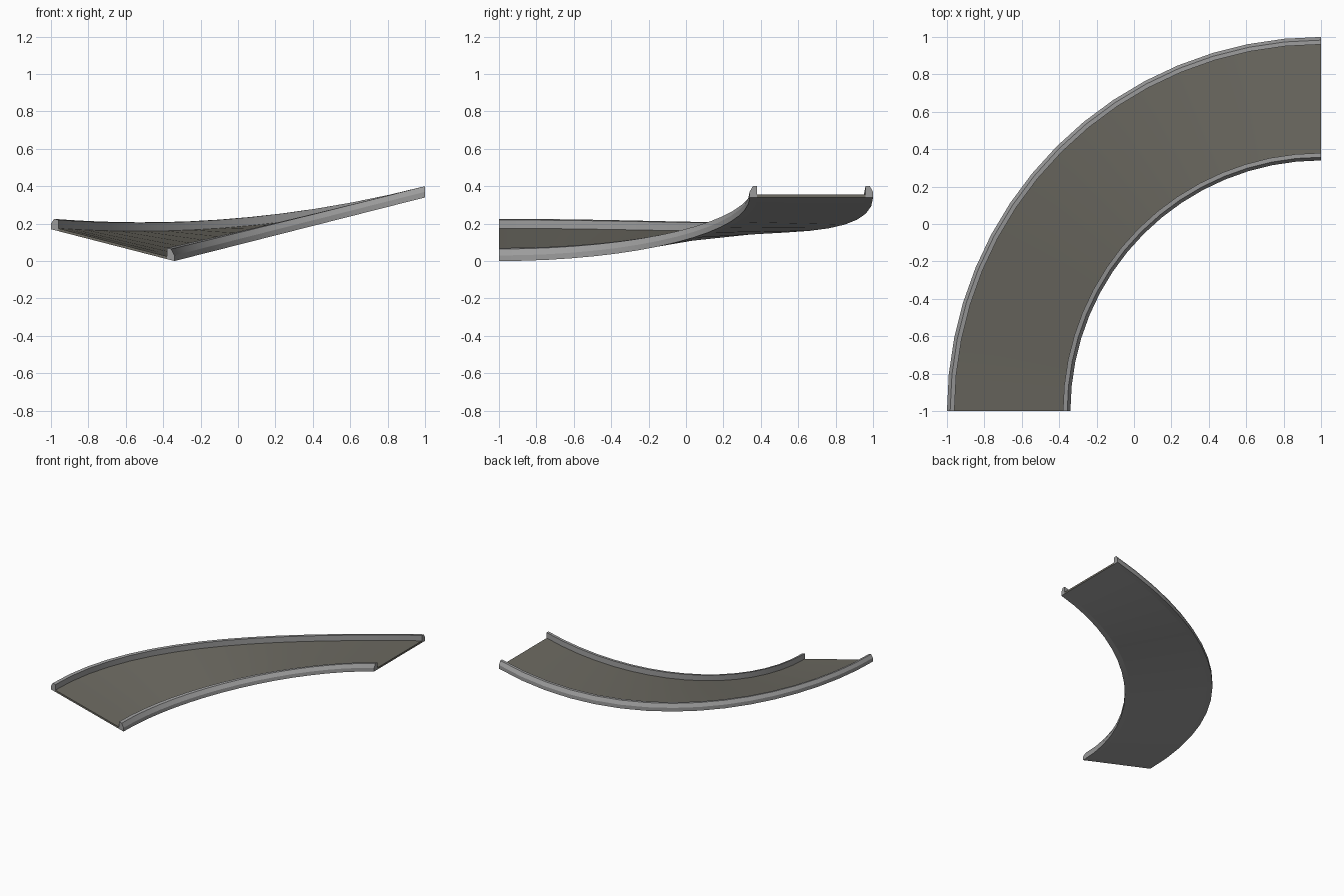
import bpy, bmesh, math

if "Cube" in bpy.data.objects:
    bpy.data.objects.remove(bpy.data.objects["Cube"])

SEGS = 16           # steps around the quarter turn
R_IN, WIDTH = 1.34, 0.66


def material(name, rgb):
    m = bpy.data.materials.new(name)
    m.diffuse_color = (*rgb, 1)
    m.use_nodes = True
    m.node_tree.nodes["Principled BSDF"].inputs["Base Color"].default_value = m.diffuse_color
    return m


rail_grey = material("rail_grey", (0.33, 0.33, 0.33))
road_grey = material("road_warm_grey", (0.150, 0.143, 0.120))


def track_point(phi, s, h):
    """Point s across and h above the track base, at turn angle phi."""
    t = 1 - math.cos(phi)
    climb = 0.34 * t                               # inner edge climbs
    bank = 0.17 * (1 - t) * (1 - 2 * t)            # outer edge is banked
    r = R_IN + s
    return (1 - r * math.cos(phi), -1 + r * math.sin(phi),
            climb + bank * s / WIDTH + h)


def sweep(name, profile, skip=(), mats=(rail_grey,), painted=(), cap_mat=0):
    """Sweep a clockwise (across, up) profile along the turn, with end caps."""
    bm = bmesh.new()
    rings = [[bm.verts.new(track_point(math.pi / 2 * i / SEGS, s, h))
              for s, h in profile] for i in range(SEGS + 1)]
    n = len(profile)
    for a, b in zip(rings, rings[1:]):
        for j in range(n):
            if j in skip:
                continue
            k = (j + 1) % n
            f = bm.faces.new((a[j], b[j], b[k], a[k]))
            f.material_index = 1 if j in painted else 0
    for ring in (rings[0], rings[-1][::-1]):
        bm.faces.new(ring).material_index = cap_mat
    me = bpy.data.meshes.new(name)
    bm.to_mesh(me)
    bm.free()
    for m in mats:
        me.materials.append(m)
    ob = bpy.data.objects.new(name, me)
    bpy.context.collection.objects.link(ob)
    bpy.ops.object.select_all(action='DESELECT')
    ob.select_set(True)
    bpy.context.view_layer.objects.active = ob
    bpy.ops.object.shade_smooth_by_angle(angle=math.radians(25))
    return ob


# Chamfered rails at both edges; side touching the slab is left open
rail = [(0, 0), (0, 0.03), (0.017, 0.06), (0.04, 0.06), (0.04, 0.015), (0.04, 0)]
sweep("inner_rail", rail, skip=(4,))
sweep("outer_rail", [(WIDTH - s, h) for s, h in reversed(rail)], skip=(0,))

# Road slab: warm grey driving surface, grey underside
sweep("road_slab", [(0.04, 0), (0.04, 0.015), (0.62, 0.015), (0.62, 0)],
      skip=(0, 2), mats=(rail_grey, road_grey), painted=(1,), cap_mat=1)
